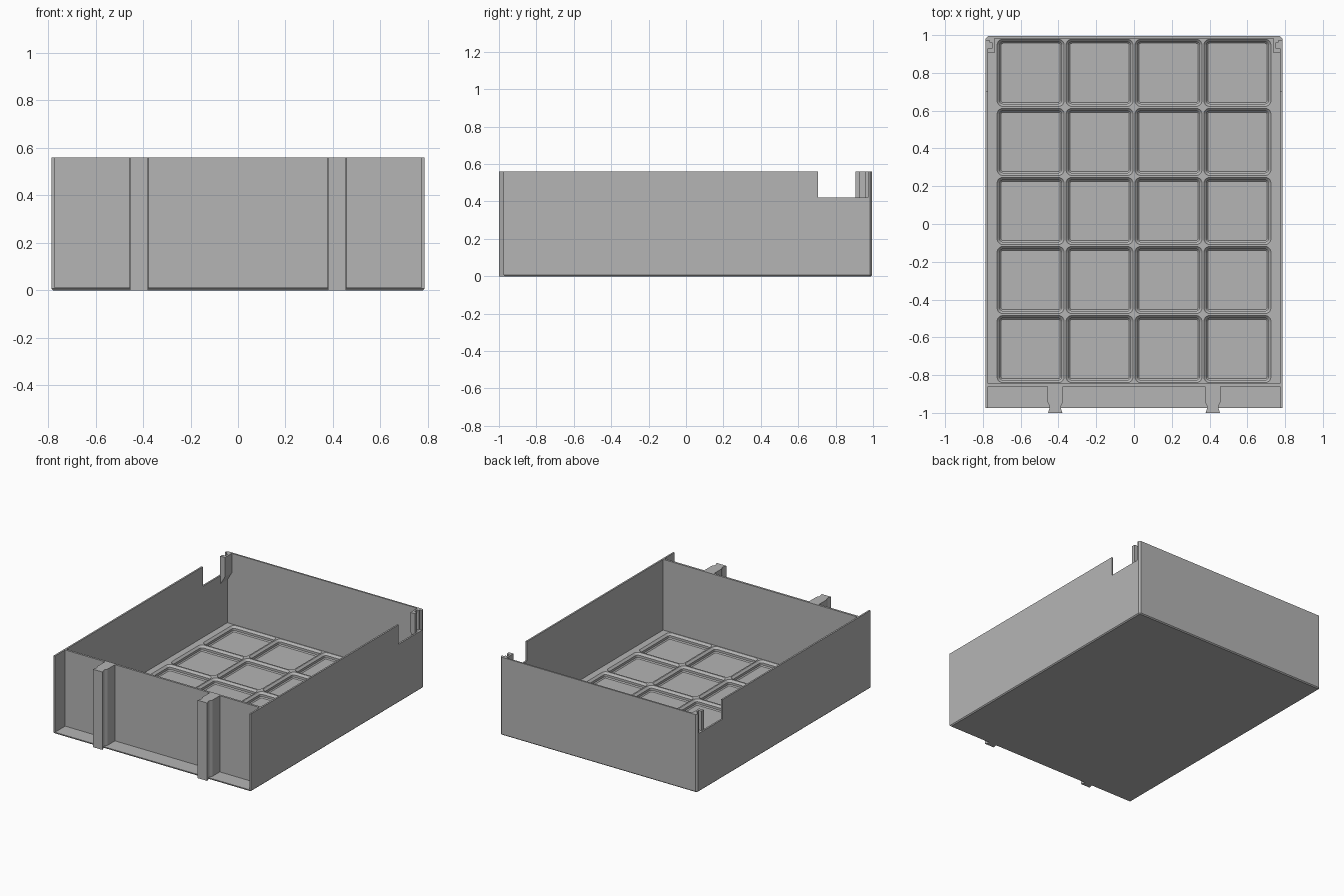
import bpy, bmesh, math

if "Cube" in bpy.data.objects:
    bpy.data.objects.remove(bpy.data.objects["Cube"])

grey = bpy.data.materials.new("plain grey")
grey.diffuse_color = (0.46, 0.46, 0.46, 1)
grey.use_nodes = True
grey.node_tree.nodes["Principled BSDF"].inputs["Base Color"].default_value = grey.diffuse_color

W, YF, YB, H = 0.785, -0.975, 0.995, 0.56   # half width, front, back, height
T = 0.012                                   # wall and floor thickness
C = 0.012                                   # back corner chamfer
PLATE = 0.052                               # top of the cell grid


def finish(name, bm):
    bmesh.ops.remove_doubles(bm, verts=bm.verts, dist=1e-5)
    bmesh.ops.recalc_face_normals(bm, faces=bm.faces)
    me = bpy.data.meshes.new(name)
    bm.to_mesh(me)
    bm.free()
    me.materials.append(grey)
    ob = bpy.data.objects.new(name, me)
    bpy.context.collection.objects.link(ob)
    return ob


def loft(name, loops):
    """Closed solid through equal-length point loops."""
    bm = bmesh.new()
    rows = [[bm.verts.new(p) for p in lp] for lp in loops]
    n = len(rows[0])
    for a, b in zip(rows, rows[1:]):
        for i in range(n):
            j = (i + 1) % n
            bm.faces.new((a[i], a[j], b[j], b[i]))
    bm.faces.new(rows[0][::-1])
    bm.faces.new(rows[-1])
    return finish(name, bm)


def prism_z(name, plan, z0, z1):
    return loft(name, [[(x, y, z) for x, y in plan] for z in (z0, z1)])


def prism_x(name, side, x0, x1):
    return loft(name, [[(x, y, z) for y, z in side] for x in (x0, x1)])


def rect(x0, x1, y0, y1):
    return [(x0, y0), (x1, y0), (x1, y1), (x0, y1)]


def footprint(d):
    return [(-W + d, YF + d), (W - d, YF + d), (W - d, YB - C),
            (W - C, YB - d), (C - W, YB - d), (d - W, YB - C)]


# Floor slab with a chamfered lower edge
loft("floor", [[(x, y, z) for x, y in footprint(d)]
               for d, z in ((0.007, 0), (0, 0.007), (0, T))])

# Back wall with chamfered corners, and the set-back front wall
prism_z("back_wall", [(-W, YB - C), (W, YB - C), (W - C, YB), (C - W, YB)], T, H)
prism_z("front_wall", rect(T - W, W - T, -0.86, -0.845), T, H)

for s, side in ((-1, "left"), (1, "right")):
    # Side wall with a notch near the back
    prism_x(side + "_wall",
            [(YF, T), (YB - C, T), (YB - C, 0.42), (0.705, 0.42), (0.705, H), (YF, H)],
            s * (W - T), s * W)
    # Flat margin beside the cells
    prism_z(side + "_margin", rect(s * 0.73, s * (W - T), -0.845, YB - C), T, PLATE)
    # Slotted corner post, open to the outside
    post = [(0.785, 0.983), (0.785, 0.972), (0.766, 0.972), (0.766, 0.96), (0.752, 0.96),
            (0.752, 0.93), (0.775, 0.93), (0.775, 0.905), (0.738, 0.905), (0.738, 0.983)]
    prism_z(side + "_post", [(s * x, y) for x, y in post], 0.42, H)
    # Sloped bracket below the post
    loft(side + "_post_bracket",
         [[(s * x, y, z) for x, z in ((0.773, 0.36), (0.773, 0.42), (0.738, 0.42))]
          for y in (0.905, 0.983)])
    # Front rail with a waisted tip
    half = [(0.04, -0.86), (0.04, -0.945), (0.03, -0.963), (0.03, -0.975), (0.038, -1.0)]
    plan = half + [(-x, y) for x, y in reversed(half)]
    prism_z(side + "_front_rail", [(s * 0.417 + x, y) for x, y in plan], 0.0, H)

# Grid of stepped pockets with rounded corners
NX, NY, PX, PY = 4, 5, 0.365, 0.3656
steps = [(0.005, PLATE), (0.019, 0.038), (0.019, 0.022), (0.026, 0.015)]
SEG = 5


def corner_arcs(cx, cy, inset, z):
    r = max(0.036 - inset, 0.006)
    arcs = []
    for k, (sx, sy) in enumerate(((1, 1), (-1, 1), (-1, -1), (1, -1))):
        ox = cx + sx * (PX / 2 - inset - r)
        oy = cy + sy * (PY / 2 - inset - r)
        arcs.append([(ox + r * math.cos(a), oy + r * math.sin(a), z)
                     for a in (math.pi / 2 * (k + i / SEG) for i in range(SEG + 1))])
    return arcs


bm = bmesh.new()
for i in range(NX):
    for j in range(NY):
        cx = (i - (NX - 1) / 2) * PX
        cy = -0.845 + (j + 0.5) * PY
        q = [bm.verts.new((cx + sx * PX / 2, cy + sy * PY / 2, PLATE))
             for sx, sy in ((1, 1), (-1, 1), (-1, -1), (1, -1))]
        rings = [[[bm.verts.new(p) for p in arc] for arc in corner_arcs(cx, cy, d, z)]
                 for d, z in steps]
        # ridge tops around the pocket
        for k in range(4):
            n = (k + 1) % 4
            top = rings[0]
            for a, b in zip(top[k], top[k][1:]):
                bm.faces.new((q[k], b, a))
            bm.faces.new((q[k], q[n], top[n][0], top[k][-1]))
        # pocket sides and floor
        flat = [sum(r, []) for r in rings]
        m = len(flat[0])
        for a, b in zip(flat, flat[1:]):
            for v in range(m):
                w = (v + 1) % m
                bm.faces.new((a[v], a[w], b[w], b[v]))
        bm.faces.new(flat[-1])
grid = finish("cell_grid", bm)

# Keep the open grid surface facing up
if sum(p.normal.z * p.area for p in grid.data.polygons) < 0:
    grid.data.flip_normals()
